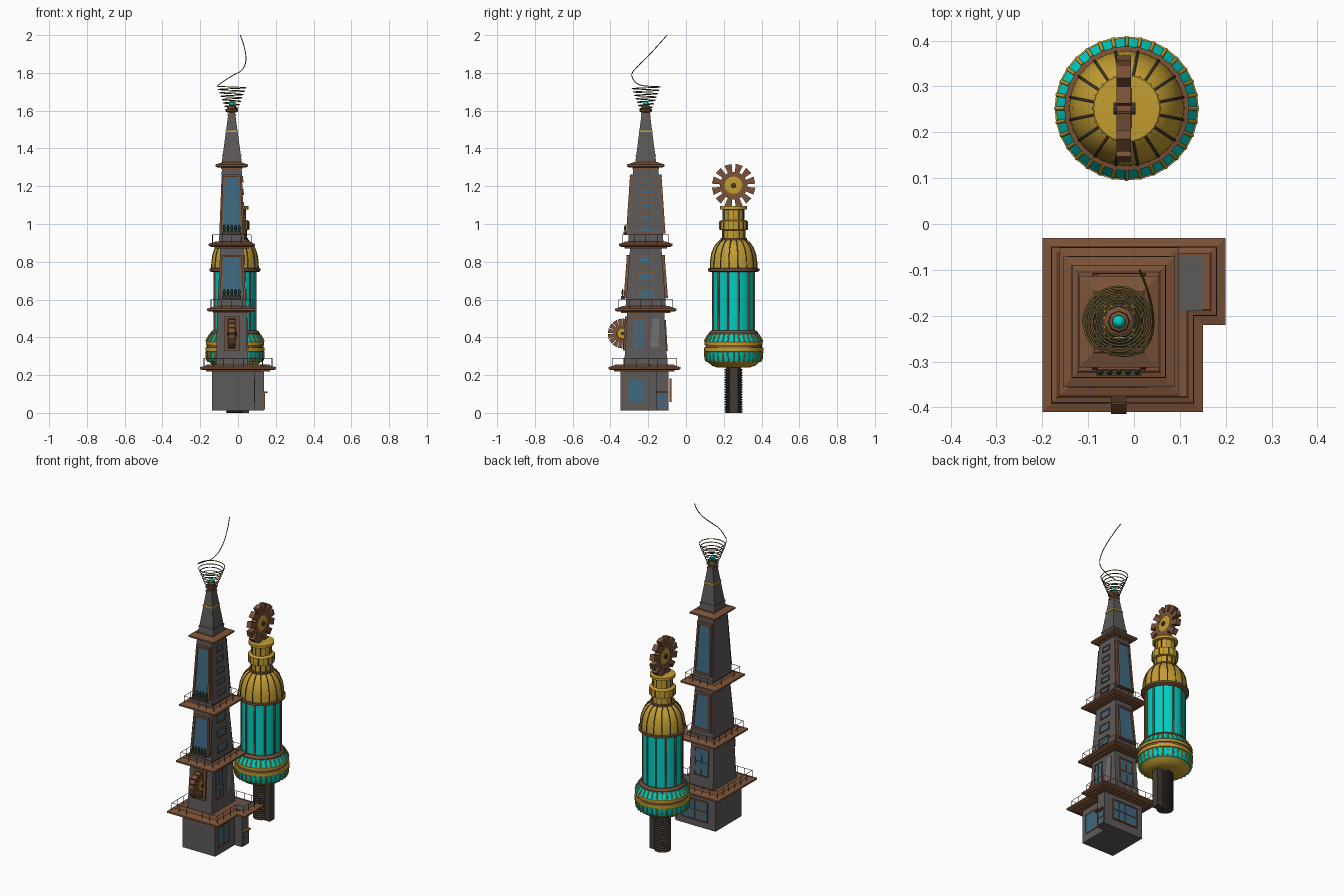
import bpy, bmesh, math
from math import sin, cos, pi
from mathutils import Vector, Matrix

if "Cube" in bpy.data.objects:
    bpy.data.objects.remove(bpy.data.objects["Cube"])

def mat(name, r, g, b):
    m = bpy.data.materials.new(name)
    m.diffuse_color = (r, g, b, 1)
    m.use_nodes = True
    m.node_tree.nodes["Principled BSDF"].inputs["Base Color"].default_value = m.diffuse_color
    return m

WALL = mat("wall", .11, .10, .10)
BROWN = mat("copper", .20, .085, .04)
DARK = mat("dark_metal", .06, .045, .035)
GOLD = mat("gold", .55, .34, .03)
TEAL = mat("teal_glass", .0, .62, .55)
BLUE = mat("window_glass", .05, .14, .22)
GREEN = mat("plant", .05, .10, .03)
CX, CY = -.033, -.213       # tower axis
KX, KY = -.016, .252        # capsule axis

def loft(name, rings, m, closed=False):
    """Join rings of equal length; cap the ends unless closed on itself."""
    n, k = len(rings[0]), len(rings)
    verts = [p for r in rings for p in r]
    faces = [[a*n+i, a*n+(i+1) % n, (a+1) % k*n+(i+1) % n, (a+1) % k*n+i]
             for a in range(k if closed else k-1) for i in range(n)]
    if not closed:
        faces += [list(range(n))[::-1], list(range((k-1)*n, k*n))]
    me = bpy.data.meshes.new(name)
    me.from_pydata(verts, [], faces)
    bm = bmesh.new(); bm.from_mesh(me)
    bmesh.ops.recalc_face_normals(bm, faces=bm.faces)
    bm.to_mesh(me); bm.free()
    me.materials.append(m)
    o = bpy.data.objects.new(name, me)
    bpy.context.collection.objects.link(o)
    return o

def rect(hx, hy, z, cx=CX, cy=CY):
    return [(cx-hx, cy-hy, z), (cx+hx, cy-hy, z), (cx+hx, cy+hy, z), (cx-hx, cy+hy, z)]

def box(name, x0, x1, y0, y1, z0, z1, m):
    c = ((x0+x1)/2, (y0+y1)/2)
    return loft(name, [rect((x1-x0)/2, (y1-y0)/2, z, *c) for z in (z0, z1)], m)

def lathe(name, prof, m, c=(KX, KY), n=32, closed=False):
    o = loft(name, [[(c[0]+r*cos(2*pi*i/n), c[1]+r*sin(2*pi*i/n), z) for i in range(n)]
                    for r, z in prof], m, closed)
    o.data.shade_smooth()
    o.data.set_sharp_from_angle(angle=math.radians(25))
    return o

def tube(name, lines, r, m, smooth=False):
    cu = bpy.data.curves.new(name, 'CURVE')
    cu.dimensions = '3D'; cu.bevel_depth = r; cu.bevel_resolution = 1; cu.use_fill_caps = True
    for pts in lines:
        s = cu.splines.new('POLY')
        s.points.add(len(pts)-1)
        for p, q in zip(s.points, pts):
            p.co = (*q, 1)
    cu.materials.append(m)
    o = bpy.data.objects.new(name, cu)
    bpy.context.collection.objects.link(o)
    return o

def inset(poly, d, z):
    out = []
    for i, p in enumerate(poly):
        a, b = Vector(poly[i-1]), Vector(poly[(i+1) % len(poly)])
        e, f = (Vector(p)-a).normalized(), (b-Vector(p)).normalized()
        q = Vector(p) + d*(Vector((-e.y, e.x))+Vector((-f.y, f.x)))
        out.append((q.x, q.y, z))
    return out

def ledge(name, poly, z, rail=True):
    """Chamfered cornice with a thin railing on top."""
    prof = [(.045, -.017), (.03, -.017), (.03, -.009), (.012, -.009), (0, -.003), (0, .007),
            (.03, .016), (.034, .02), (.045, .02)]
    loft(name, [inset(poly, d, z+h) for d, h in prof], BROWN)
    if rail:
        t = inset(poly, .02, z+.055)
        lines = [t+[t[0]]]
        for i, p in enumerate(t):
            q = Vector(t[(i+1) % len(t)]); p = Vector(p)
            n = max(1, round((q-p).length/.055))
            for j in range(n):
                s = p.lerp(q, j/n)
                lines.append([s, s-Vector((0, 0, .05))])
        tube(name+"_rail", lines, .0014, DARK)

# Tiers: (z0, hx0, hy0, z1, hx1, hy1)
T1 = (.012, .11, .13, .225, .11, .13)
T2 = (.24, .084, .115, .535, .077, .098)
T3 = (.545, .077, .108, .885, .060, .082)
T4 = (.895, .068, .094, 1.305, .052, .066)
L1 = [(-.2, -.41), (.15, -.41), (.15, -.22), (.2, -.22), (.2, -.03), (-.2, -.03)]
loft("base_building", [inset(L1, .063, z) for z in (.012, .225)], WALL)
for nm, t in zip(("lower_tier", "middle_tier", "upper_tier"), (T2, T3, T4)):
    loft(nm, [rect(t[1], t[2], t[0]), rect(t[4], t[5], t[3])], WALL)
ledge("base_ledge", L1, .235)
for nm, z, hx, hy, r in (("lower_ledge", .545, .130, .162, True), ("middle_ledge", .888, .122, .142, True),
                         ("upper_ledge", 1.308, .087, .100, False)):
    ledge(nm, [p[:2] for p in rect(hx, hy, 0)], z, r)
box("annex_roof", .08, .15, -.19, -.07, .24, .256, WALL)

def wall_pt(t, face, u, z, out):
    f = (z-t[0])/(t[3]-t[0])
    hx, hy = t[1]+(t[4]-t[1])*f, t[2]+(t[5]-t[2])*f
    if face == 'F': return (CX+u, CY-hy-out, z)
    if face == 'B': return (CX-u, CY+hy+out, z)
    if face == 'R': return (CX+hx+out, CY+u, z)
    return (CX-hx-out, CY-u, z)

def slab(name, t, face, b, s, z0, z1, out, m):
    """Panel lying on a sloping wall; b, s = lower and upper u ranges."""
    loft(name, [[wall_pt(t, face, u, z, o) for u, z in
         ((b[0], z0), (b[1], z0), (s[1], z1), (s[0], z1))] for o in (-.004, out)], m)

def window(name, t, face, b, z0, z1, s=None, out=.006, fr=.006, cols=1, rows=1, glass=BLUE):
    s = s or b
    slab(name+"_glass", t, face, b, s, z0, z1, out*.5, glass)
    for i in range(cols+1):       # uprights
        w = fr if i in (0, cols) else fr*.6
        p, q = b[0]+(b[1]-b[0])*i/cols, s[0]+(s[1]-s[0])*i/cols
        slab(name+"_upright", t, face, (p-w/2, p+w/2), (q-w/2, q+w/2), z0, z1, out, BROWN)
    for j in range(rows+1):       # crossbars
        w = fr if j in (0, rows) else fr*.6
        z = z0+(z1-z0)*j/rows
        f = j/rows
        r = (b[0]+(s[0]-b[0])*f-fr/2, b[1]+(s[1]-b[1])*f+fr/2)
        slab(name+"_crossbar", t, face, r, r, z-w/2, z+w/2, out*1.1, BROWN)

# Tall front and back bays with small plants at their feet
for face in 'FB':
    window("middle_bay", T3, face, (-.058, .058), .615, .83, (-.046, .046), .014, .012)
    window("upper_bay", T4, face, (-.053, .053), .955, 1.255, (-.041, .041), .014, .012)
for t, z in ((T3, .615), (T4, .955)):
    x, y, _ = wall_pt(t, 'F', 0, z, .016)
    box("planter", x-.05, x+.05, y-.012, y+.01, z-.012, z+.004, DARK)
    for i in range(5):
        lathe("plant", [(.002, z), (.005, z+.014), (.007, z+.022), (.004, z+.036), (.001, z+.042)],
              GREEN, (x-.04+.02*i, y-.004), 6)

# Small right-hand windows
for i, z in enumerate((.63, .72, .81)):
    w = .041-.003*i
    window("middle_window", T3, 'R', (-w, w), z-.022, z+.022)
for i, z in enumerate((.968, 1.035, 1.10, 1.17, 1.238)):
    w = .032-.0015*i
    window("upper_window", T4, 'R', (-w, w), z-.014, z+.014)
window("lower_window", T2, 'R', (-.07, -.01), .335, .50, cols=2)
slab("lower_panel", T2, 'R', (.025, .07), (.035, .07), .35, .50, .004, mat("panel", .17, .16, .17))
window("lower_back_window", T2, 'B', (-.045, .045), .33, .49, cols=2, rows=2)
# Base windows and annex door
ANX = (.012, .17, .13, .225, .17, .13)
window("base_window", (.012, .118, .13, .225, .118, .13), 'R', (-.103, -.003), .06, .18, cols=2)
window("base_back_window", T1, 'B', (-.115, .055), .06, .18, cols=4, rows=2)
window("annex_door", ANX, 'R', (.062, .112), .02, .105, rows=2)
box("door_canopy", .13, .155, -.16, -.095, .105, .112, BROWN)

def wheel(name, x, y, z, r, n, w):
    """Paddle wheel in the y-z plane."""
    parts = [lathe(name+"_rim", [(r*.42, -w/2), (r*.64, -w/2), (r*.64, w/2), (r*.42, w/2)], BROWN, (0, 0), 24, True),
             lathe(name+"_hub", [(r*.36, -w*.4), (r*.44, -w*.4), (r*.44, w*.4), (r*.36, w*.55), (r*.1, w*.55)], GOLD, (0, 0), 20),
             lathe(name+"_axle", [(r*.12, -w*.7), (r*.12, w*.8)], DARK, (0, 0), 10)]
    place = Matrix.Translation((x, y, z)) @ Matrix.Rotation(pi/2, 4, 'Y')
    for p in parts:
        p.matrix_world = place
    for i in range(n):
        b = loft(name+"_blade", [[(q, -h, s*w/2), (q, h, s*w/2), (q, h, s*w/2+s*.001), (q, -h, s*w/2)][0:2] +
                 [(q, h, -w/2), (q, -h, -w/2)] for q, h, s in ((r*.6, r*.10, 1), (r, r*.17, 1))], BROWN)
        b.matrix_world = place @ Matrix.Rotation(2*pi*(i+.5)/n, 4, 'Z')

# Front gear in its frame
window("gear_frame", T2, 'F', (-.034, .034), .335, .505, out=.01, fr=.012, glass=DARK)
wheel("front_gear", CX, -.335, .42, .078, 16, .034)

# Spire
SP = (1.32, .054, .056, 1.60, .016, .020)
loft("spire", [rect(SP[1], SP[2], SP[0]), rect(SP[4], SP[5], SP[3])], WALL)
for z, m in ((1.36, WALL), (1.487, GOLD), (1.575, BROWN)):
    rings = []
    for d in (0, .008):
        x, _, _ = wall_pt(SP, 'R', 0, z+d, .003)
        _, y, _ = wall_pt(SP, 'B', 0, z+d, .003)
        rings.append(rect(x-CX, y-CY, z+d))
    loft("spire_band", rings, m)
lathe("spire_cap", [(.022, 1.59), (.034, 1.597), (.034, 1.607), (.024, 1.612), (.022, 1.625), (.012, 1.63)], BROWN, (CX, CY), 8)
lathe("beacon", [(.014*sin(a*pi/8)+.0005, 1.637-.016*cos(a*pi/8)) for a in range(9)], TEAL, (CX, CY), 12)

# Conical coil ending in a whip aerial
N = 7*28
coil = [(CX+(.03+.048*i/N)*cos(2*pi*i/28+pi), CY+(.03+.048*i/N)*sin(2*pi*i/28+pi), 1.605+.125*i/N) for i in range(N+1)]
key = [Vector(p) for p in ((-.105, -.24, 1.735), (-.085, -.268, 1.75), (-.03, -.287, 1.785), (.015, -.278, 1.81),
       (.038, -.245, 1.845), (.041, -.195, 1.895), (.028, -.14, 1.955), (.012, -.1, 2.0))]
whip = []
for i in range(len(key)-1):     # Catmull-Rom smoothing
    p0, p1, p2, p3 = key[max(i-1, 0)], key[i], key[i+1], key[min(i+2, len(key)-1)]
    for t in (k/6 for k in range(6)):
        whip.append(.5*(2*p1+(p2-p0)*t+(2*p0-5*p1+4*p2-p3)*t*t+(3*p1-p0-3*p2+p3)*t**3))
tube("coil_aerial", [coil+whip+[key[-1]]], .0025, mat("brass_wire", .12, .09, .02))

# Capsule: threaded stem and side rail
stem = [(.02, 0)]
for i in range(18):
    stem += [(.040, .013*i), (.048, .013*i+.004), (.048, .013*i+.008), (.040, .013*i+.0125)]
lathe("stem", stem+[(.04, .25)], DARK, n=20)
box("stem_rail", KX+.03, KX+.073, KY-.022, KY+.022, 0, .245, DARK)
# Capsule: lower bowl, bands and tiles
lathe("bowl", [(.04, .24), (.085, .24), (.115, .25), (.14, .272), (.145, .285), (.143, .32), (.157, .325), (.157, .345),
               (.14, .35), (.14, .357), (.154, .36), (.154, .375), (.148, .38), (.12, .425), (.11, .43)], GOLD)
lathe("bowl_brown_band", [(.13, .345), (.15, .347), (.15, .361), (.13, .363)], BROWN, closed=True)
lathe("lower_tiles", [(.12, .268), (.142, .27), (.150, .285), (.153, .322), (.12, .322)], TEAL, closed=True)
lathe("upper_tiles", [(.12, .378), (.154, .378), (.134, .415), (.12, .415)], TEAL, closed=True)
lathe("glass_foot", [(.10, .412), (.132, .412), (.132, .422), (.122, .435), (.10, .435)], BROWN, closed=True)

def around(prof, n, off=0):
    return [[(KX+r*cos(2*pi*(i+off)/n), KY+r*sin(2*pi*(i+off)/n), z) for r, z in prof] for i in range(n)]

tube("tile_dividers", around([(.143, .27), (.151, .285), (.154, .322)], 32) +
     around([(.155, .379), (.135, .414)], 32), .004, GOLD)
# Capsule: glass cylinder, dome and neck
lathe("glass_cylinder", [(.112, .42), (.112, .76)], TEAL)
tube("mullions", around([(.113, .425), (.113, .755)], 12, .5), .0055, BROWN)
lathe("dome_ring", [(.10, .745), (.122, .745), (.136, .752), (.136, .764), (.12, .768), (.10, .768)], BROWN, closed=True)
DOME = [(.126, .766), (.125, .80), (.119, .84), (.106, .875), (.088, .90), (.066, .918)]
lathe("dome", DOME+[(.060, .92), (.060, .97)], GOLD)
tube("dome_ribs", around(DOME, 16, .5), .0028, DARK)
lathe("neck", [(.055, .965), (.074, .97), (.074, 1.015), (.066, 1.02), (.056, 1.022), (.056, 1.075), (.072, 1.078),
               (.072, 1.094), (.04, 1.096)], GOLD)
tube("neck_ribs", around([(.061, .92), (.061, .97)], 12) + around([(.0745, .972), (.0745, 1.014)], 16) +
     around([(.057, 1.024), (.057, 1.074)], 12), .002, DARK)
lathe("neck_band", [(.05, .915), (.070, .915), (.070, .926), (.05, .926)], BROWN, closed=True)
# Capsule: paddle wheel on top
wheel("top_wheel", KX-.006, KY, 1.203, .114, 12, .032)
for y in (-.022, .022):
    box("wheel_support", KX-.012, KX, KY+y-.006, KY+y+.006, 1.09, 1.17, BROWN)
